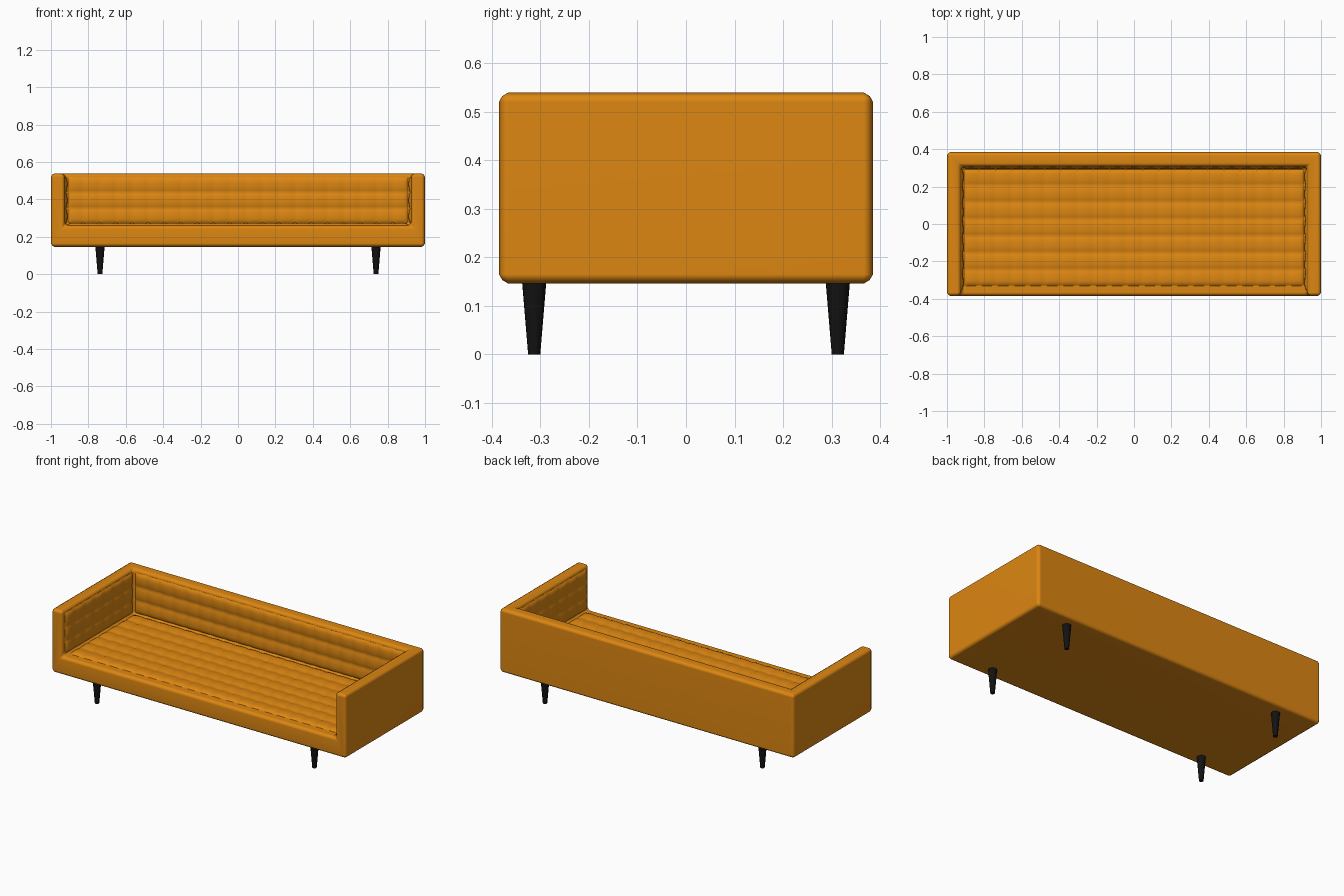
import bpy, bmesh, math
from mathutils import Vector

if "Cube" in bpy.data.objects:
    bpy.data.objects.remove(bpy.data.objects["Cube"])


def material(name, rgb):
    m = bpy.data.materials.new(name)
    m.diffuse_color = (*rgb, 1)
    m.use_nodes = True
    m.node_tree.nodes["Principled BSDF"].inputs["Base Color"].default_value = m.diffuse_color
    return m


LEATHER = material("tan_leather", (0.72, 0.24, 0.006))
BLACK = material("black_wood", (0.006, 0.006, 0.006))


def finish(name, bm, mat, angle):
    bmesh.ops.recalc_face_normals(bm, faces=bm.faces) if angle else None
    me = bpy.data.meshes.new(name)
    bm.to_mesh(me)
    bm.free()
    ob = bpy.data.objects.new(name, me)
    bpy.context.collection.objects.link(ob)
    me.materials.append(mat)
    bpy.ops.object.select_all(action='DESELECT')
    ob.select_set(True)
    bpy.context.view_layer.objects.active = ob
    if angle:
        bpy.ops.object.shade_smooth_by_angle(angle=math.radians(angle))
    else:
        bpy.ops.object.shade_smooth()
    return ob


# Upholstered shell: U-shaped back and arms in one piece with the base
AX, BY, SZ = 0.925, 0.306, 0.262          # inner arm, inner back, seat level
xs, ys, zs = (-1, -AX, AX, 1), (-0.385, BY, 0.385), (0.146, SZ, 0.539)
bm = bmesh.new()
for k in range(2):
    for i in range(3):
        for j in range(2):
            if (i, j, k) == (1, 0, 1):
                continue
            lo = Vector((xs[i], ys[j], zs[k]))
            hi = Vector((xs[i + 1], ys[j + 1], zs[k + 1]))
            cube = bmesh.ops.create_cube(bm, size=1)["verts"]
            for v in cube:
                v.co = (lo + hi) / 2 + v.co * (hi - lo)
bmesh.ops.remove_doubles(bm, verts=bm.verts, dist=1e-5)
# drop the walls shared by neighbouring cells
seen = {}
for f in bm.faces:
    c = f.calc_center_median()
    seen.setdefault(tuple(round(a, 4) for a in c), []).append(f)
inside = {(i, j, k) for i in range(3) for j in range(2) for k in range(2)} - {(1, 0, 1)}


def filled(p):
    def cell(a, cuts):
        return next((n for n in range(len(cuts) - 1) if cuts[n] < a < cuts[n + 1]), -1)
    return (cell(p.x, xs), cell(p.y, ys), cell(p.z, zs)) in inside


walls = [f for f in bm.faces
         if filled(f.calc_center_median() + f.normal * 0.01)
         and filled(f.calc_center_median() - f.normal * 0.01)]
bmesh.ops.delete(bm, geom=walls, context='FACES')
bmesh.ops.recalc_face_normals(bm, faces=bm.faces)
bmesh.ops.dissolve_limit(bm, angle_limit=0.02, verts=bm.verts, edges=bm.edges)
shell = finish("upholstered_shell", bm, LEATHER, 60)
bevel = shell.modifiers.new("soft_edges", 'BEVEL')
bevel.width, bevel.segments, bevel.limit_method = 0.019, 2, 'ANGLE'
bevel.profile = 0.4
shell.modifiers.new("flat_normals", 'WEIGHTED_NORMAL')


# Tufted panels: a grid of puffs, pinched at seams and buttons
def tufted(name, origin, u, v, nu, nv, puff=0.013, sub=8):
    o, u, v = Vector(origin), Vector(u), Vector(v)
    n = u.cross(v).normalized()
    bm = bmesh.new()
    rows = []
    for j in range(nv * sub + 1):
        row = []
        for i in range(nu * sub + 1):
            a, b = i / sub, j / sub
            su, sv = abs(math.sin(math.pi * a)), abs(math.sin(math.pi * b))
            # height over the shell: buttons deep, seams shallower
            h = puff * (0.15 + 0.85 * (0.35 * su ** 0.8 + 0.65 * sv ** 0.7))
            edge = min(a, nu - a, b, nv - b)
            h = h * min(1, edge * 4) ** 0.5 - 0.004 * (edge < 0.01)
            row.append(bm.verts.new(o + u * (a / nu) + v * (b / nv) + n * h))
        rows.append(row)
    for r0, r1 in zip(rows, rows[1:]):
        for i in range(len(r0) - 1):
            bm.faces.new((r0[i], r0[i + 1], r1[i + 1], r1[i]))
    return finish(name, bm, LEATHER, 0)


W, Y0, D, H = 0.915, -0.36, 0.66, 0.258
Z0 = 0.266
tufted("tufted_seat", (-W, -0.335, SZ), (2 * W, 0, 0), (0, 0.633, 0), 21, 7)
tufted("tufted_back", (-W, BY, Z0), (2 * W, 0, 0), (0, 0, H), 21, 3)
tufted("tufted_arm_left", (-AX, Y0, Z0), (0, D, 0), (0, 0, H), 7, 3)
tufted("tufted_arm_right", (AX, Y0 + D, Z0), (0, -D, 0), (0, 0, H), 7, 3)

# Tapered round legs
for sx, side in ((-1, "left"), (1, "right")):
    for sy, end in ((-1, "front"), (1, "back")):
        bm = bmesh.new()
        bmesh.ops.create_cone(bm, cap_ends=True, segments=20, radius1=0.0125,
                              radius2=0.025, depth=0.15)
        leg = finish(f"{end}_{side}_leg", bm, BLACK, 40)
        leg.location = (sx * 0.738, sy * 0.3125, 0.075)
